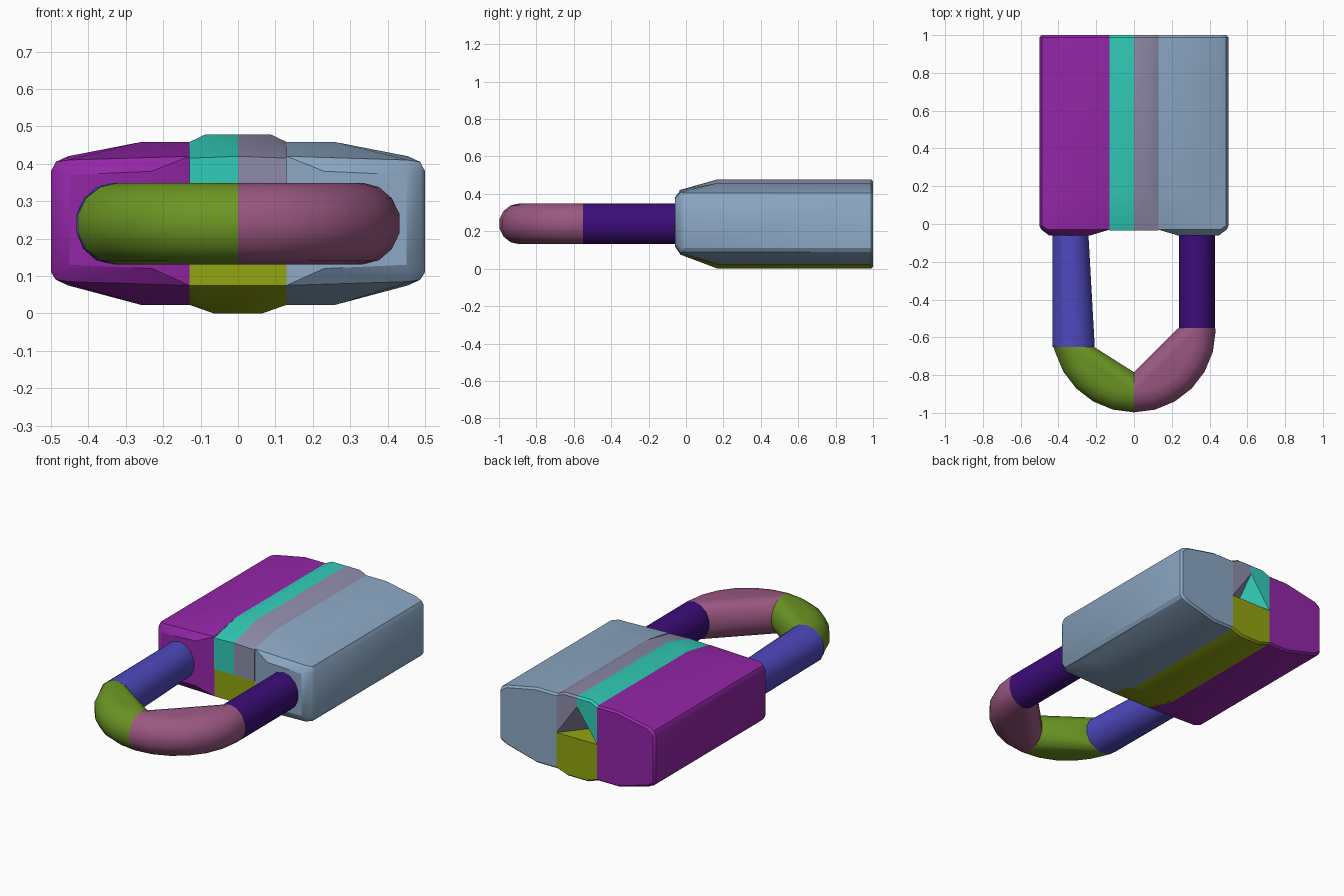
import bpy, bmesh, math
from mathutils import Vector

if "Cube" in bpy.data.objects:
    bpy.data.objects.remove(bpy.data.objects["Cube"], do_unlink=True)


def material(name, rgb):
    """Flat material from 0-255 display colour, stored as linear values."""
    lin = [(c / 255 / 12.92) if c < 11 else ((c / 255 + 0.055) / 1.055) ** 2.4 for c in rgb]
    mat = bpy.data.materials.new(name)
    mat.use_nodes = True
    mat.diffuse_color = (*lin, 1)
    bsdf = mat.node_tree.nodes["Principled BSDF"]
    bsdf.inputs["Base Color"].default_value = (*lin, 1)
    bsdf.inputs["Roughness"].default_value = 0.7
    return mat


def hull(name, points, mat, angle=30):
    """Convex solid around the points."""
    bm = bmesh.new()
    for p in points:
        bm.verts.new(p)
    bmesh.ops.remove_doubles(bm, verts=bm.verts, dist=0.0005)
    res = bmesh.ops.convex_hull(bm, input=bm.verts)
    junk = {g for g in res["geom_interior"] + res["geom_unused"]
            if isinstance(g, bmesh.types.BMVert)}
    bmesh.ops.delete(bm, geom=list(junk), context='VERTS')
    bmesh.ops.dissolve_limit(bm, angle_limit=math.radians(1), verts=bm.verts, edges=bm.edges)
    bmesh.ops.recalc_face_normals(bm, faces=bm.faces)
    mesh = bpy.data.meshes.new(name)
    bm.to_mesh(mesh)
    bm.free()
    mesh.materials.append(mat)
    obj = bpy.data.objects.new(name, mesh)
    bpy.context.collection.objects.link(obj)
    bpy.ops.object.select_all(action='DESELECT')
    obj.select_set(True)
    bpy.context.view_layer.objects.active = obj
    bpy.ops.object.shade_smooth_by_angle(angle=math.radians(angle))
    return obj


def section(y, xz, side=1):
    return [Vector((side * x, y, z)) for x, z in xz]


# Body side blocks: rounded outer edge, tapered front, tiny bevel at the back
full = [(.5, .11), (.5, .38), (.487, .405), (.455, .42), (.26, .458), (.13, .458),
        (.13, .023), (.26, .023), (.455, .075), (.487, .09)]
back = [(.49, .11), (.49, .38), (.45, .41), (.26, .448), (.13, .448),
        (.13, .033), (.26, .033), (.45, .085)]
shoulder = [(.49, .12), (.49, .37), (.455, .41), (.13, .42), (.13, .075), (.455, .085)]
nose = [(.45, .13), (.45, .37), (.23, .38), (.23, .12)]


def side_block(name, side, mat):
    pts = (section(-.06, nose, side) + section(-.03, shoulder, side) + section(-.01, full[:3], side)
           + section(-.01, full[-1:], side) + section(.17, full, side)
           + section(.988, full, side) + section(1, back, side))
    hull(name, pts, mat)


side_block("body_right_block", -1, material("purple", (148, 38, 168)))
side_block("body_left_block", 1, material("steel blue", (140, 168, 196)))

# Raised centre strips, hollowed at the back around the keyway
SPLIT = .235
strip = [(.13, SPLIT), (.13, .458), (.088, .478), (0, .478), (0, SPLIT)]


def centre_strip(name, side, mat):
    pts = (section(-.035, [(.13, SPLIT), (.13, .415), (0, .42), (0, SPLIT)], side)
           + section(.17, strip, side) + section(.988, strip[1:4], side)
           + section(1, [(.13, SPLIT), (.13, .448), (.088, .468), (0, .468), (0, .42)], side)
           + section(.84, [(0, SPLIT)], side))
    hull(name, pts, mat)


centre_strip("centre_strip_right", -1, material("teal", (50, 205, 185)))
centre_strip("centre_strip_left", 1, material("lavender grey", (143, 140, 170)))

# Lower centre block
base = [(.13, .023), (.065, 0), (.13, SPLIT)]
pts = []
for s in (-1, 1):
    pts += section(-.03, [(.13, .075), (.13, SPLIT)], s)
    pts += section(.17, base, s) + section(.988, base, s)
    pts += section(1, [(.13, .033), (.065, .01), (.13, SPLIT)], s)
hull("lower_centre_block", pts, material("olive", (145, 165, 17)))

# Shackle: tube of radius R around height ZC, arc centred on (0, YC)
R, ZC, YC, ARC, SEG = .109, .24, -.565, .326, 14
SPIN = math.pi / SEG


def leg_ring(y, x0, x1):
    cx, rx = (x0 + x1) / 2, abs(x1 - x0) / 2
    return [Vector((cx + rx * math.cos(a), y, ZC + R * math.sin(a)))
            for a in (SPIN + i * 2 * math.pi / SEG for i in range(SEG))]


def bow(name, side, y_start, x0, x1, mat):
    """Half of the bow: from the leg end round to the middle."""
    pts = leg_ring(y_start, side * x0, side * x1)
    for k in range(7):
        t = math.radians(90 * k / 6)
        for i in range(SEG):
            a = SPIN + i * 2 * math.pi / SEG
            r = ARC + R * math.cos(a)
            y = YC - r * math.sin(t)
            if y <= y_start:
                pts.append(Vector((side * r * math.cos(t), y, ZC + R * math.sin(a))))
    hull(name, pts, mat, 35)


bow("shackle_bow_right", -1, -.65, .21, .43, material("leaf green", (108, 150, 36)))
bow("shackle_bow_left", 1, -.55, .235, .432, material("mauve pink", (155, 88, 130)))
hull("shackle_leg_right", leg_ring(-.65, -.434, -.205) + leg_ring(0, -.434, -.242),
     material("violet blue", (78, 73, 190)), 35)
hull("shackle_leg_left", leg_ring(-.55, .235, .432) + leg_ring(0, .235, .43),
     material("dark indigo", (60, 13, 122)), 35)
